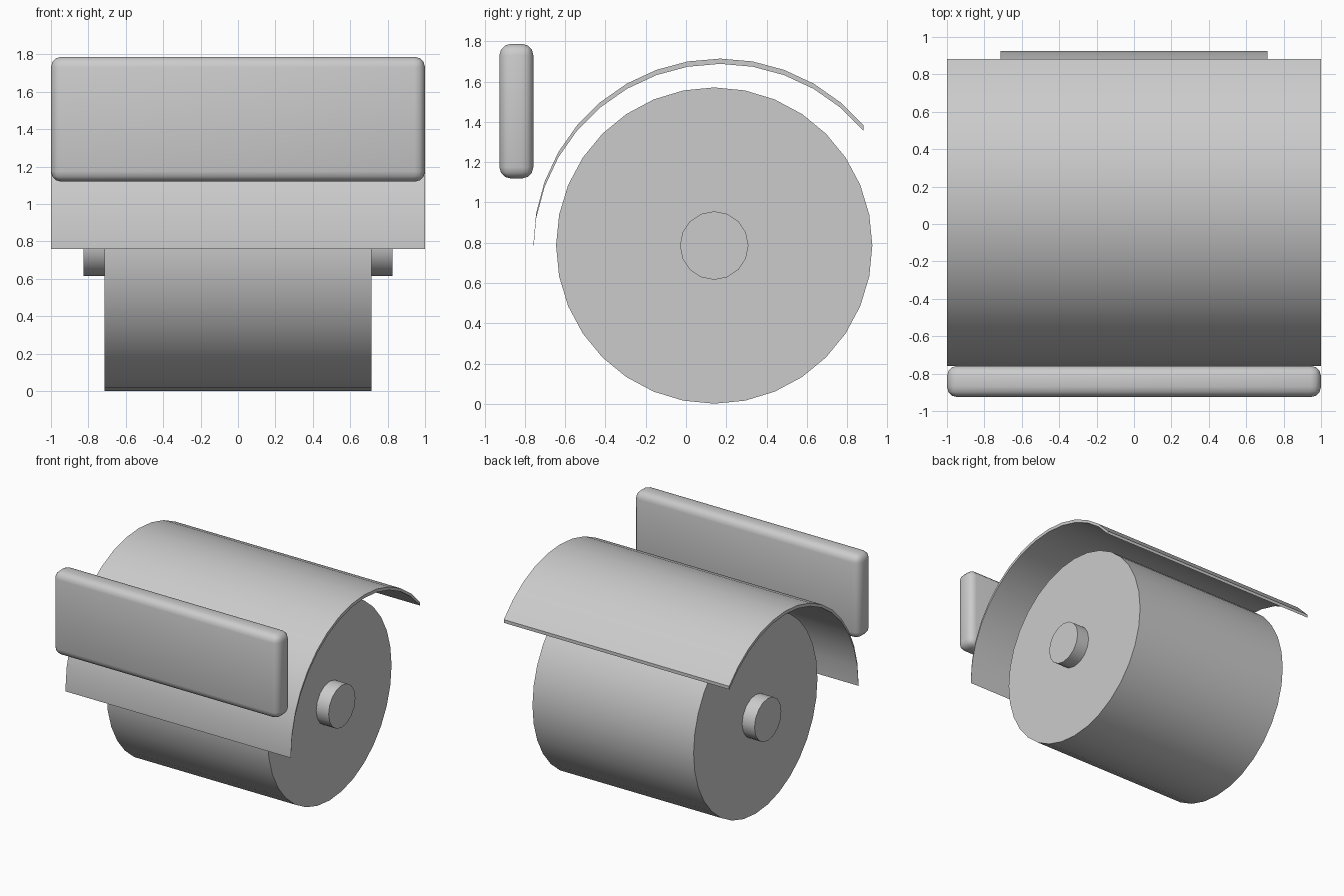
import bpy, bmesh
from math import sin, cos, radians, pi

if "Cube" in bpy.data.objects:
    bpy.data.objects.remove(bpy.data.objects["Cube"])

AXIS_Y, AXIS_Z = 0.14, 0.786


def smooth(obj):
    bpy.ops.object.select_all(action='DESELECT')
    obj.select_set(True)
    bpy.context.view_layer.objects.active = obj
    bpy.ops.object.shade_smooth_by_angle(angle=radians(35))


def rod(name, radius, length, sides):
    bpy.ops.mesh.primitive_cylinder_add(vertices=sides, radius=radius, depth=length,
                                        location=(0, AXIS_Y, AXIS_Z), rotation=(0, pi / 2, 0))
    obj = bpy.context.object
    obj.name = name
    smooth(obj)
    return obj


# Paper roll and the spindle through it
rod("paper_roll", 0.785, 1.43, 32)
rod("spindle", 0.17, 1.65, 16)

# Curved cover: 140 degree arc, thickened straight down, extruded along x
cy, r, drop = 0.17, 0.928, 0.026
outer = [(cy + r * cos(radians(a)), AXIS_Z + r * sin(radians(a))) for a in range(180, 39, -10)]
bm = bmesh.new()
rings = [[[bm.verts.new((x, y, z - d)) for y, z in outer] for d in (0, drop)] for x in (-1, 1)]
(lo, li), (ro, ri) = rings
for i in range(len(outer) - 1):
    for a, b in ((lo, ro), (ri, li), (li, lo), (ro, ri)):
        bm.faces.new((a[i], b[i], b[i + 1], a[i + 1]))
for i in (0, -1):
    bm.faces.new((lo[i], ro[i], ri[i], li[i]))
bmesh.ops.recalc_face_normals(bm, faces=bm.faces)
mesh = bpy.data.meshes.new("cover")
bm.to_mesh(mesh)
bm.free()
cover = bpy.data.objects.new("cover", mesh)
bpy.context.collection.objects.link(cover)
smooth(cover)

# Rounded wall plate
bpy.ops.mesh.primitive_cube_add(size=1, location=(0, -0.842, 1.453))
plate = bpy.context.object
plate.name = "wall_plate"
plate.scale = (2.0, 0.168, 0.668)
bpy.ops.object.transform_apply(location=False, rotation=False, scale=True)
bevel = plate.modifiers.new("rounded_edges", 'BEVEL')
bevel.width = 0.056
bevel.segments = 3
bpy.ops.object.modifier_apply(modifier=bevel.name)
smooth(plate)
